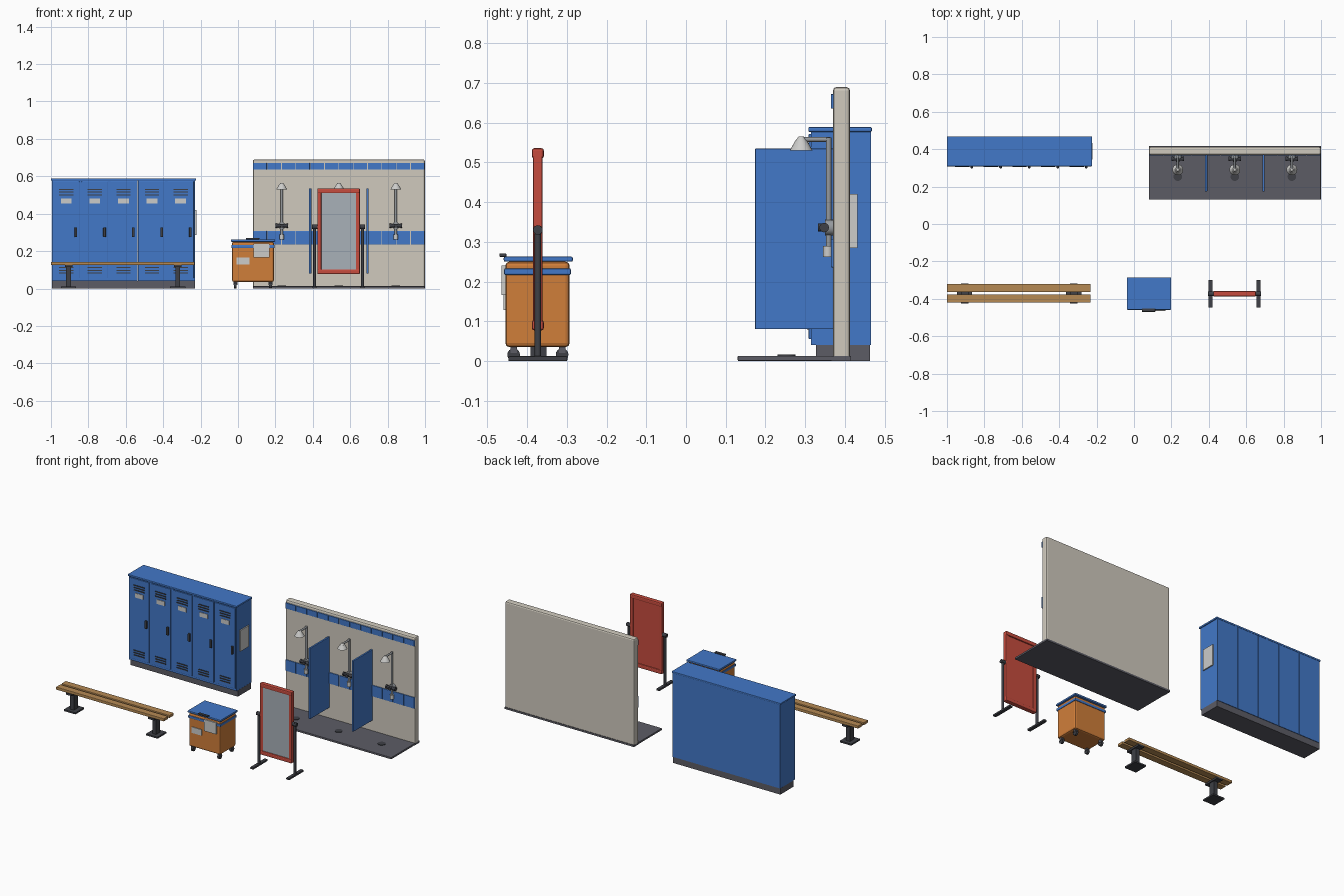
import bpy, bmesh
from mathutils import Vector

cube = bpy.data.objects.get("Cube")
if cube:
    bpy.data.objects.remove(cube)


def material(name, *srgb):
    """Flat material from display colour values 0-255."""
    linear = [((c / 255 + 0.055) / 1.055) ** 2.4 for c in srgb] + [1]
    mat = bpy.data.materials.new(name)
    mat.use_nodes = True
    mat.diffuse_color = linear
    mat.node_tree.nodes["Principled BSDF"].inputs["Base Color"].default_value = linear
    return mat


blue = material("locker blue", 66, 120, 200)
cream = material("wall cream", 208, 202, 190)
orange = material("hamper orange", 208, 126, 58)
red = material("frame red", 198, 76, 62)
wood = material("bench wood", 182, 138, 84)
dark = material("dark metal", 62, 64, 70)
slate = material("slate grey", 92, 92, 101)
glass = material("mirror glass", 168, 177, 184)
paper = material("pale label", 204, 204, 202)
chrome = material("chrome grey", 150, 154, 158)


def finish(name, bm, mat, smooth=False):
    mesh = bpy.data.meshes.new(name)
    bm.to_mesh(mesh)
    bm.free()
    mesh.materials.append(mat)
    obj = bpy.data.objects.new(name, mesh)
    bpy.context.collection.objects.link(obj)
    if smooth:
        bpy.ops.object.select_all(action='DESELECT')
        obj.select_set(True)
        bpy.context.view_layer.objects.active = obj
        bpy.ops.object.shade_smooth_by_angle()
    return obj


def box(name, mat, xs, ys, zs, bevel=0.0):
    """Box spanning the given (low, high) ranges, with optional chamfer."""
    bm = bmesh.new()
    bmesh.ops.create_cube(bm, size=1)
    for v in bm.verts:
        v.co = [r[0] + (r[1] - r[0]) * (c + 0.5) for r, c in zip((xs, ys, zs), v.co)]
    if bevel:
        bmesh.ops.bevel(bm, geom=bm.edges[:], offset=bevel, segments=2,
                        profile=0.5, affect='EDGES')
    return finish(name, bm, mat)


def around(centre, half):
    return (centre - half, centre + half)


def rod(name, mat, start, end, r1, r2=None, sides=16):
    """Cylinder or cone between two points."""
    start, end = Vector(start), Vector(end)
    axis = end - start
    bm = bmesh.new()
    bmesh.ops.create_cone(bm, cap_ends=True, segments=sides, radius1=r1,
                          radius2=r1 if r2 is None else r2, depth=axis.length)
    turn = axis.to_track_quat('Z', 'Y').to_matrix().to_4x4()
    bmesh.ops.transform(bm, matrix=turn, verts=bm.verts)
    bmesh.ops.translate(bm, vec=(start + end) / 2, verts=bm.verts)
    return finish(name, bm, mat, True)


# Locker row
left, right, count = -0.995, -0.23, 5
pitch = (right - left) / count
box("locker_plinth", slate, (left, right), (0.327, 0.463), (0, 0.04))
box("locker_top", blue, (-1, -0.225), (0.308, 0.468), (0.577, 0.589), 0.003)
for i in range(count):
    x = left + pitch * (i + 0.5)
    box("locker_body", blue, around(x, pitch / 2 - 0.0005), (0.315, 0.466), (0.04, 0.578))
    box("locker_door", blue, around(x, pitch / 2 - 0.006), (0.309, 0.316), (0.055, 0.572), 0.002)
    for z in (0.53, 0.515, 0.5, 0.112, 0.097, 0.082):
        box("locker_vent", dark, around(x, 0.038), (0.305, 0.31), around(z, 0.0028))
    box("locker_label", paper, around(x, 0.029), (0.306, 0.31), around(0.468, 0.014))
    box("locker_handle", dark, around(x + 0.052, 0.007), (0.298, 0.31), (0.275, 0.327), 0.003)
box("locker_side_notice", paper, (-0.231, -0.223), (0.346, 0.432), (0.285, 0.42))

# Bench
for y in (-0.342, -0.399):
    box("bench_slat", wood, (-1, -0.232), around(y, 0.022), (0.125, 0.143), 0.003)
for x in (-0.906, -0.322):
    box("bench_bracket", dark, around(x, 0.02), (-0.424, -0.318), (0.114, 0.126))
    box("bench_post", dark, around(x, 0.013), around(-0.371, 0.02), (0.008, 0.116))
    box("bench_foot", dark, around(x, 0.041), around(-0.371, 0.045), (0, 0.01))

# Laundry hamper
mid = 0.08
box("hamper_body", orange, around(mid, 0.112), (-0.455, -0.293), (0.035, 0.25), 0.01)
box("hamper_band", blue, around(mid, 0.115), (-0.458, -0.29), (0.217, 0.233), 0.003)
box("hamper_lid", blue, around(mid, 0.118), (-0.459, -0.285), (0.25, 0.263), 0.004)
box("hamper_lid_handle", dark, (0.042, 0.114), (-0.47, -0.452), (0.262, 0.271), 0.003)
box("hamper_low_label", paper, (-0.008, 0.061), (-0.46, -0.454), (0.128, 0.166))
box("hamper_high_label", paper, (0.083, 0.168), (-0.464, -0.455), (0.166, 0.24))
for x in (mid - 0.094, mid + 0.094):
    for y in (-0.434, -0.312):
        rod("caster_wheel", dark, (x - 0.007, y, 0.016), (x + 0.007, y, 0.016), 0.016)
        box("caster_fork", slate, around(x, 0.01), around(y, 0.008), (0.02, 0.038))

# Standing mirror
mid, depth = 0.538, -0.373
for z in (0.523, 0.09):
    box("mirror_rail", red, around(mid, 0.114), around(depth, 0.015), around(z, 0.013), 0.006)
for side in (-1, 1):
    box("mirror_stile", red, around(mid + side * 0.103, 0.011), around(depth, 0.012), (0.085, 0.525), 0.004)
    x = mid + side * 0.128
    rod("stand_post", dark, (x, depth, 0.008), (x, depth, 0.34), 0.008)
    rod("stand_pivot", dark, (x - 0.014, depth, 0.33), (x + 0.014, depth, 0.33), 0.012)
    box("stand_foot", dark, around(x, 0.011), around(depth, 0.074), (0, 0.012), 0.002)
box("mirror_back", red, around(mid, 0.095), (depth - 0.004, depth + 0.008), (0.095, 0.518))
box("mirror_glass", glass, around(mid, 0.092), (depth - 0.008, depth - 0.003), (0.102, 0.511))

# Shower wall and floor
left, right = 0.079, 0.999
box("shower_wall", cream, (left, right), (0.37, 0.413), (0.003, 0.69), 0.009)
box("shower_floor", slate, (left, right), (0.13, 0.375), (0, 0.013), 0.003)
box("wall_skirting", slate, (left, right), (0.366, 0.416), (0, 0.012))
tiles = 12
pitch = (right - left) / tiles
for i in range(tiles):
    x = left + pitch * (i + 0.5)
    for zs in ((0.636, 0.672), (0.236, 0.307)):
        box("wall_tile", blue, around(x, pitch / 2 - 0.0018), (0.365, 0.372), zs, 0.001)

# Stall dividers
mid = (left + right) / 2
for side in (-1, 1):
    box("stall_divider", blue, around(mid + side * 0.153, 0.006), (0.174, 0.371), (0.08, 0.535), 0.002)

# Shower fittings
for step in (-1, 0, 1):
    x = mid + step * 0.305
    rod("shower_pipe", chrome, (x, 0.359, 0.28), (x, 0.359, 0.563), 0.007)
    rod("shower_arm", chrome, (x, 0.362, 0.558), (x, 0.29, 0.558), 0.006)
    rod("shower_head", paper, (x, 0.29, 0.53), (x, 0.29, 0.556), 0.029, 0.014, 20)
    rod("shower_head_cap", paper, (x, 0.29, 0.555), (x, 0.29, 0.565), 0.014, 0.007)
    rod("valve_plate", chrome, (x, 0.37, 0.336), (x, 0.35, 0.336), 0.02)
    rod("valve_stem", dark, (x, 0.36, 0.336), (x, 0.332, 0.336), 0.01)
    rod("valve_bar", dark, (x - 0.033, 0.348, 0.336), (x + 0.033, 0.348, 0.336), 0.009)
    for side in (-1, 1):
        rod("valve_knob", dark, (x + side * 0.024, 0.348, 0.336), (x + side * 0.034, 0.348, 0.336), 0.012)
    rod("lower_spout", paper, (x, 0.357, 0.262), (x, 0.357, 0.29), 0.012)
    rod("floor_drain", dark, (x, 0.253, 0.01), (x, 0.253, 0.016), 0.023)
